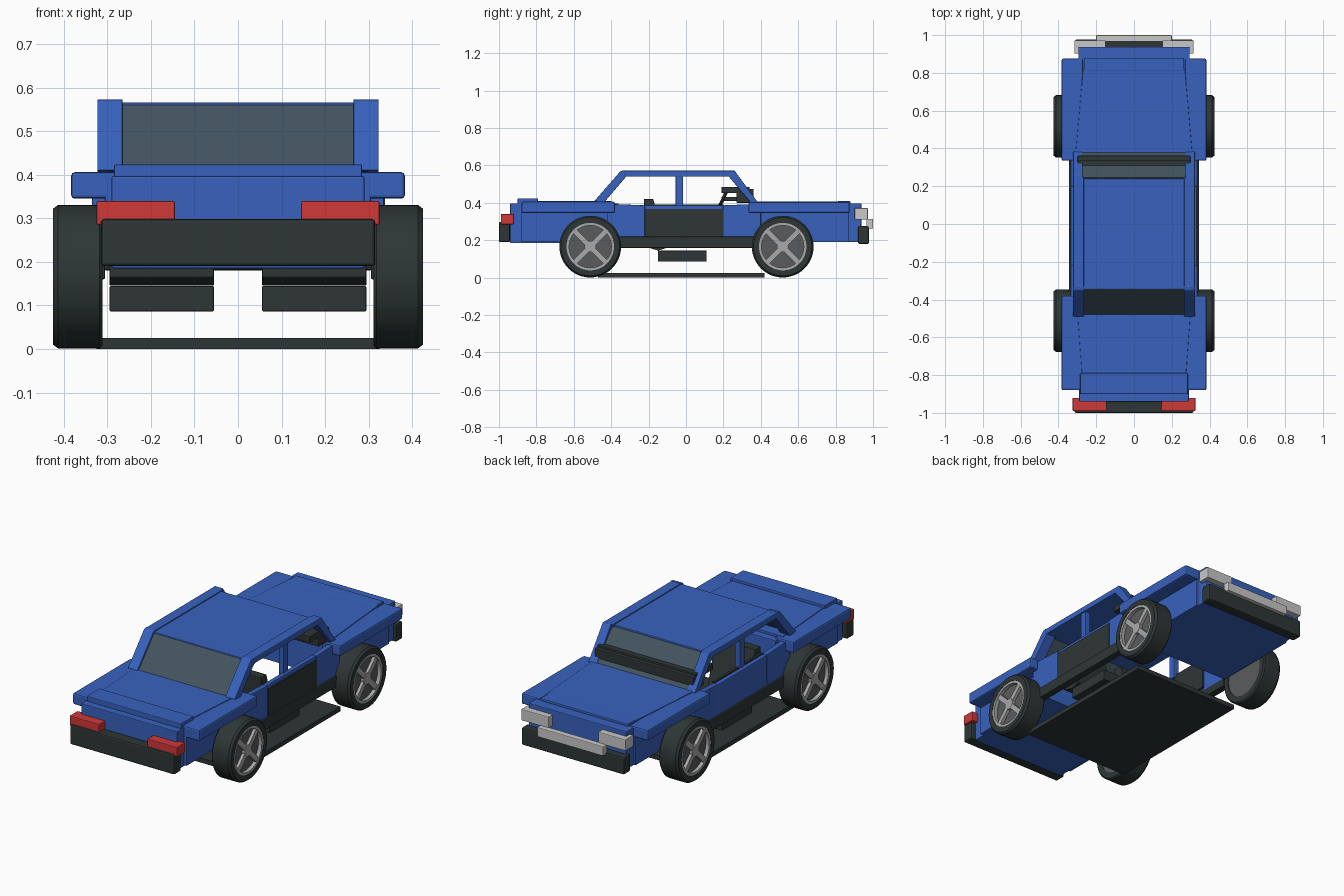
import bpy, bmesh, math
from mathutils import Vector

if "Cube" in bpy.data.objects:
    bpy.data.objects.remove(bpy.data.objects["Cube"])


def material(name, rgb):
    m = bpy.data.materials.new(name)
    m.diffuse_color = (*rgb, 1)
    m.use_nodes = True
    m.node_tree.nodes["Principled BSDF"].inputs["Base Color"].default_value = m.diffuse_color
    return m


BLUE = material("blue paint", (0.04, 0.122, 0.515))
DARK = material("dark plastic", (0.027, 0.037, 0.036))
RED = material("red lens", (0.63, 0.04, 0.04))
LIGHT = material("light grey", (0.58, 0.58, 0.58))
RIM = material("rim grey", (0.40, 0.40, 0.41))
HUB = material("hub grey", (0.10, 0.105, 0.11))
GLASS = material("tinted glass", (0.055, 0.087, 0.113))


def finish(name, bm, mat, bevel=0.0, smooth=False):
    bmesh.ops.recalc_face_normals(bm, faces=bm.faces)
    me = bpy.data.meshes.new(name)
    bm.to_mesh(me)
    bm.free()
    me.materials.append(mat)
    ob = bpy.data.objects.new(name, me)
    bpy.context.collection.objects.link(ob)
    if bevel:
        b = ob.modifiers.new("bevel", 'BEVEL')
        b.width, b.segments, b.limit_method = bevel, 2, 'ANGLE'
    if smooth:
        bpy.context.view_layer.objects.active = ob
        ob.select_set(True)
        bpy.ops.object.shade_smooth_by_angle(angle=math.radians(35))
        ob.select_set(False)
    return ob


def prism(name, pts, axis, a, b, mat, bevel=0.0):
    """Extrude a 2D outline along an axis: 'x' takes (y, z), 'z' takes (x, y)."""
    bm = bmesh.new()
    place = (lambda p, t: (t, *p)) if axis == 'x' else (lambda p, t: (*p, t))
    face = bm.faces.new([bm.verts.new(place(p, a)) for p in pts])
    ext = bmesh.ops.extrude_face_region(bm, geom=[face])
    move = Vector((b - a, 0, 0)) if axis == 'x' else Vector((0, 0, b - a))
    bmesh.ops.translate(bm, vec=move,
                        verts=[g for g in ext["geom"] if isinstance(g, bmesh.types.BMVert)])
    return finish(name, bm, mat, bevel)


def box(name, x, y, z, mat, bevel=0.004):
    pts = [(y[0], z[0]), (y[1], z[0]), (y[1], z[1]), (y[0], z[1])]
    return prism(name, pts, 'x', x[0], x[1], mat, bevel)


def pair(name, x, y, z, mat, bevel=0.004):
    box(name + "_right", x, y, z, mat, bevel)
    box(name + "_left", (-x[1], -x[0]), y, z, mat, bevel)


# Floor plate and sills
box("floor_plate", (-0.325, 0.325), (-0.47, 0.42), (0.0, 0.025), DARK, 0)
pair("sill", (0.305, 0.345), (-0.36, 0.36), (0.16, 0.22), DARK)

# Tail and nose body blocks
box("tail_body", (-0.29, 0.29), (-0.94, -0.36), (0.185, 0.397), BLUE)
box("nose_body", (-0.295, 0.295), (0.37, 0.937), (0.19, 0.397), BLUE)
pair("tail_side", (0.285, 0.305), (-0.88, -0.36), (0.19, 0.36), BLUE)
pair("nose_side", (0.285, 0.305), (0.37, 0.87), (0.19, 0.36), BLUE)

# Fender caps
pair("rear_fender", (0.27, 0.383), (-0.88, -0.38), (0.345, 0.406), BLUE, 0.008)
pair("front_fender", (0.27, 0.383), (0.335, 0.875), (0.345, 0.404), BLUE, 0.008)

# Tapered lids with raised lips
prism("trunk_lid", [(-0.275, -0.80), (0.275, -0.80), (0.305, -0.40), (-0.305, -0.40)],
      'z', 0.38, 0.410, BLUE, 0.003)
prism("hood", [(-0.27, 0.82), (0.27, 0.82), (0.31, 0.36), (-0.31, 0.36)],
      'z', 0.38, 0.408, BLUE, 0.003)
box("trunk_lip", (-0.285, 0.285), (-0.90, -0.79), (0.385, 0.424), BLUE)
box("hood_lip", (-0.265, 0.265), (0.81, 0.88), (0.385, 0.409), BLUE)

# Bumpers, lamps and plate
box("rear_bumper", (-0.315, 0.315), (-1.0, -0.94), (0.19, 0.298), DARK, 0.008)
box("front_bumper", (-0.31, 0.31), (0.92, 0.978), (0.18, 0.275), DARK, 0.008)
pair("tail_lamp", (0.145, 0.325), (-0.99, -0.92), (0.285, 0.34), RED)
pair("headlamp", (0.15, 0.315), (0.902, 0.972), (0.31, 0.372), LIGHT)
box("number_plate", (-0.2, 0.2), (0.965, 1.0), (0.262, 0.314), LIGHT)

# Cabin side panels, with the dark card on the right door
for side, s in (("right", 1), ("left", -1)):
    prism("quarter_panel_" + side,
          [(-0.42, 0.2), (-0.22, 0.2), (-0.22, 0.387), (-0.42, 0.395)],
          'x', s * 0.305, s * 0.335, BLUE, 0.003)
    prism("cowl_panel_" + side,
          [(0.2, 0.2), (0.40, 0.2), (0.40, 0.395), (0.2, 0.387)],
          'x', s * 0.305, s * 0.335, BLUE, 0.003)
box("right_door", (0.305, 0.331), (-0.22, 0.2), (0.2, 0.387), BLUE)
box("right_door_card", (0.325, 0.338), (-0.22, 0.2), (0.22, 0.367), DARK, 0)
box("left_door", (-0.335, -0.31), (-0.22, 0.2), (0.2, 0.385), BLUE)
box("left_door_card", (-0.31, -0.298), (-0.22, 0.2), (0.22, 0.39), DARK, 0)

# Roof, rails and pillars
box("roof", (-0.27, 0.27), (-0.345, 0.24), (0.543, 0.566), BLUE)
pair("roof_rail", (0.265, 0.322), (-0.34, 0.25), (0.54, 0.572), BLUE)
pair("middle_pillar", (0.285, 0.315), (-0.055, -0.015), (0.37, 0.55), BLUE, 0.003)
for side, s in (("right", 1), ("left", -1)):
    prism("rear_pillar_" + side,
          [(-0.49, 0.41), (-0.44, 0.40), (-0.32, 0.54), (-0.33, 0.574), (-0.35, 0.57)],
          'x', s * 0.265, s * 0.323, BLUE, 0.003)
    prism("front_pillar_" + side,
          [(0.355, 0.39), (0.39, 0.395), (0.26, 0.572), (0.235, 0.572), (0.225, 0.545)],
          'x', s * 0.272, s * 0.322, BLUE, 0.003)

# Glass
prism("rear_window", [(-0.483, 0.405), (-0.472, 0.40), (-0.335, 0.553), (-0.345, 0.56)],
      'x', -0.268, 0.268, GLASS)
prism("windscreen", [(0.385, 0.40), (0.373, 0.397), (0.235, 0.553), (0.245, 0.56)],
      'x', -0.275, 0.275, GLASS)

# Dashboard and steering wheel
box("dashboard", (-0.298, 0.298), (0.27, 0.362), (0.40, 0.475), DARK)
box("dash_top", (-0.298, 0.298), (0.19, 0.34), (0.452, 0.486), DARK)
bpy.ops.mesh.primitive_torus_add(major_radius=0.05, minor_radius=0.009, major_segments=24,
                                 minor_segments=8, location=(-0.16, 0.20, 0.425),
                                 rotation=(math.radians(65), 0, 0))
wheel_ring = bpy.context.object
wheel_ring.name = "steering_wheel"
wheel_ring.data.materials.append(DARK)
box("steering_column", (-0.172, -0.148), (0.19, 0.29), (0.41, 0.432), DARK)

# Seats
pair("seat_cushion", (0.055, 0.295), (-0.15, 0.11), (0.086, 0.145), DARK)
for side, s in (("right", 1), ("left", -1)):
    prism("seat_back_" + side, [(-0.15, 0.145), (-0.10, 0.16), (-0.175, 0.42), (-0.225, 0.42),
                                (-0.215, 0.165)], 'x', s * 0.055, s * 0.295, DARK, 0.003)


# Wheels
def lathe(name, profile, centre, s, mat, closed=False, n=48):
    """Revolve (offset along x, radius) points around the axle."""
    bm = bmesh.new()
    rings = []
    for off, r in profile:
        rings.append([bm.verts.new((s * off, centre[0] + r * math.cos(2 * math.pi * k / n),
                                    centre[1] + r * math.sin(2 * math.pi * k / n)))
                      for k in range(n)])
    if closed:
        rings.append(rings[0])
    for a, b in zip(rings, rings[1:]):
        for k in range(n):
            j = (k + 1) % n
            bm.faces.new((a[k], a[j], b[j], b[k]))
    if not closed:
        bm.faces.new(rings[0])
        bm.faces.new(rings[-1])
    return finish(name, bm, mat, smooth=True)


for end, cy in (("rear", -0.512), ("front", 0.517)):
    for side, s in (("right", 1), ("left", -1)):
        tag, c = f"{end}_{side}", (cy, 0.166)
        lathe("tyre_" + tag, [(0.311, 0.127), (0.311, 0.158), (0.318, 0.165), (0.413, 0.165),
                              (0.425, 0.156), (0.425, 0.127)], c, s, DARK, True)
        lathe("wheel_disc_" + tag, [(0.315, 0.127), (0.403, 0.127)], c, s, HUB)
        lathe("rim_" + tag, [(0.40, 0.113), (0.40, 0.128), (0.423, 0.128), (0.423, 0.113)],
              c, s, RIM, True)
        lathe("hub_cap_" + tag, [(0.40, 0.03), (0.421, 0.03)], c, s, RIM)
        for i in range(2):
            a = math.radians(45 + 90 * i)
            u, v = Vector((math.cos(a), math.sin(a))), Vector((-math.sin(a), math.cos(a)))
            pts = [Vector(c) + u * p * 0.118 + v * q * 0.014
                   for p, q in ((-1, -1), (1, -1), (1, 1), (-1, 1))]
            prism(f"spoke_{i}_{tag}", [tuple(p) for p in pts], 'x',
                  s * 0.40, s * (0.419 + 0.001 * i), RIM)
